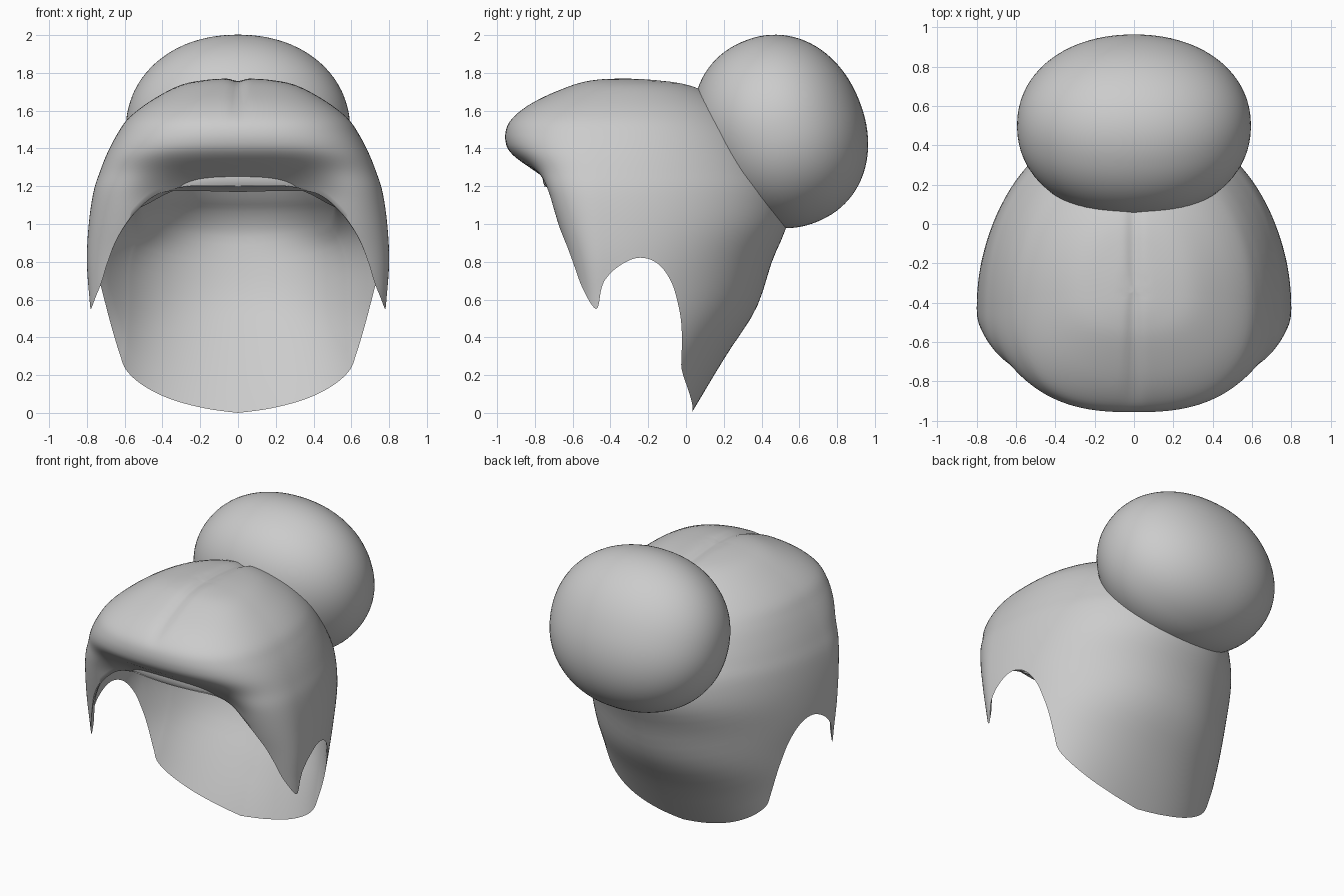
import bpy, bmesh, math
from mathutils import Vector, Matrix

if "Cube" in bpy.data.objects:
    bpy.data.objects.remove(bpy.data.objects["Cube"])

# Horizontal sections of the hair, crown to nape: z, half width, front y, back y, widest y
SECT = [(1.772, 0, -.34, -.34, -.34), (1.764, .16, -.48, -.17, -.34), (1.733, .31, -.61, .03, -.35),
        (1.65, .465, -.80, .20, -.36), (1.56, .58, -.92, .31, -.38), (1.475, .64, -.957, .39, -.39),
        (1.38, .69, -.94, .45, -.41), (1.28, .73, -.89, .50, -.42), (1.17, .765, -.85, .54, -.43),
        (1.0, .79, -.78, .535, -.43), (.8, .80, -.70, .455, -.43), (.55, .785, -.64, .37, -.43),
        (.3, .785, -.62, .21, -.43), (0, .80, -.62, .03, -.43)]

# Hem line: angle from the back in degrees, height (nape, side notch, pointed lock, fringe)
HEM = [(0, 0), (12, .025), (26, .075), (39, .15), (48, .23), (52, .31), (57, .43), (62, .56),
       (67, .70), (73, .795), (80, .82), (87, .76), (92, .66), (98, .55), (115, .66), (124, .79),
       (131, .92), (141, 1.06), (152, 1.16), (165, 1.175), (180, 1.17)]
ROWS, SUB = 44, 6


def spline(table, s):
    """Catmull-Rom point of a table at position s."""
    i = max(0, min(int(s), len(table) - 2))
    t = s - i
    p = [table[max(0, min(k, len(table) - 1))] for k in (i - 1, i, i + 1, i + 2)]
    return [.5 * (2 * b + (c - a) * t + (2 * a - 5 * b + 4 * c - d) * t * t
                  + (3 * b - a - 3 * c + d) * t ** 3) for a, b, c, d in zip(*p)]


def smooth(t):
    t = max(0, min(1, t))
    return t * t * (3 - 2 * t)


def section_at(z):
    """Table position of a given height."""
    lo, hi = 0, len(SECT) - 1
    for _ in range(30):
        mid = (lo + hi) / 2
        if spline(SECT, mid)[0] > z:
            lo = mid
        else:
            hi = mid
    return lo


def hair_point(phi, s):
    z, w, yf, yb, yc = spline(SECT, s)
    si, c = math.sin(phi), math.cos(phi)
    e = 2 / 2.6 if c < 0 else 2 / 2.1              # fuller corners at the front
    x = w * math.copysign(abs(si) ** e, si)
    y = yc + (c ** e * (yb - yc) if c > 0 else -abs(c) ** e * (yc - yf))
    # fringe tucks back underneath
    if c < 0:
        y += .2 * smooth((1.42 - z) / .3) * math.exp(-(x / .5) ** 4)
    # shallow parting groove on the crown
    return Vector((x, y, z - .016 * smooth((z - 1.5) / .15) * math.exp(-(x / .035) ** 2)))


def make_object(name, bm):
    bmesh.ops.recalc_face_normals(bm, faces=bm.faces)
    me = bpy.data.meshes.new(name)
    bm.to_mesh(me)
    bm.free()
    ob = bpy.data.objects.new(name, me)
    bpy.context.collection.objects.link(ob)
    bpy.ops.object.select_all(action='DESELECT')
    bpy.context.view_layer.objects.active = ob
    ob.select_set(True)
    bpy.ops.object.shade_smooth_by_angle(angle=math.radians(60))


# Hair shell: columns run from the crown down to the hem, mirrored left and right
half = [spline(HEM, k / SUB) for k in range((len(HEM) - 1) * SUB + 1)]
hem = half + [(360 - a, z) for a, z in half[-2:0:-1]]
bm = bmesh.new()
crown = bm.verts.new(hair_point(0, 0))
cols = []
for ang, z in hem:
    end = section_at(z)
    cols.append([bm.verts.new(hair_point(math.radians(ang), end * r / ROWS))
                 for r in range(1, ROWS + 1)])


def skin(cols, top):
    for a, b in zip(cols, cols[1:] + cols[:1]):
        bm.faces.new((top, a[0], b[0]))
        for r in range(len(a) - 1):
            bm.faces.new((a[r], a[r + 1], b[r + 1], b[r]))


# Inner wall: outer wall drawn toward the head centre, thick on top and thin at the hem
CENTRE = Vector((0, -.25, .7))


def inward(p, r):
    k = min(1, (ROWS - 1 - r) / 12) ** .7 * (.1 + .18 * smooth((p.z - .7) / .7))
    return p.lerp(CENTRE, k)


inner = [[bm.verts.new(inward(v.co, r)) for r, v in enumerate(col[:-1])] + [col[-1]]
         for col in cols]
skin(cols, crown)
skin(inner, bm.verts.new(inward(crown.co, 0)))
make_object("hair_shell", bm)

# Bun: tilted, slightly full ellipsoid, with the part buried in the hair removed
bm = bmesh.new()
bmesh.ops.create_uvsphere(bm, u_segments=72, v_segments=48, radius=1)
for v in bm.verts:
    v.co /= sum(abs(c) ** 2.12 for c in v.co) ** (1 / 2.12)
bm.transform(Matrix.Translation((0, .5, 1.49)) @ Matrix.Rotation(math.radians(22), 4, 'X')
             @ Matrix.Diagonal((.595, .448, .516, 1)))


def buried(p):
    if p.z > 1.69:
        return False
    z, w, yf, yb, yc = spline(SECT, section_at(p.z + .05))
    d = yb - yc if p.y > yc else yc - yf
    return (p.x / w) ** 2 + ((p.y - yc) / d) ** 2 < .84


bmesh.ops.delete(bm, geom=[v for v in bm.verts if buried(v.co)], context='VERTS')
make_object("hair_bun", bm)
